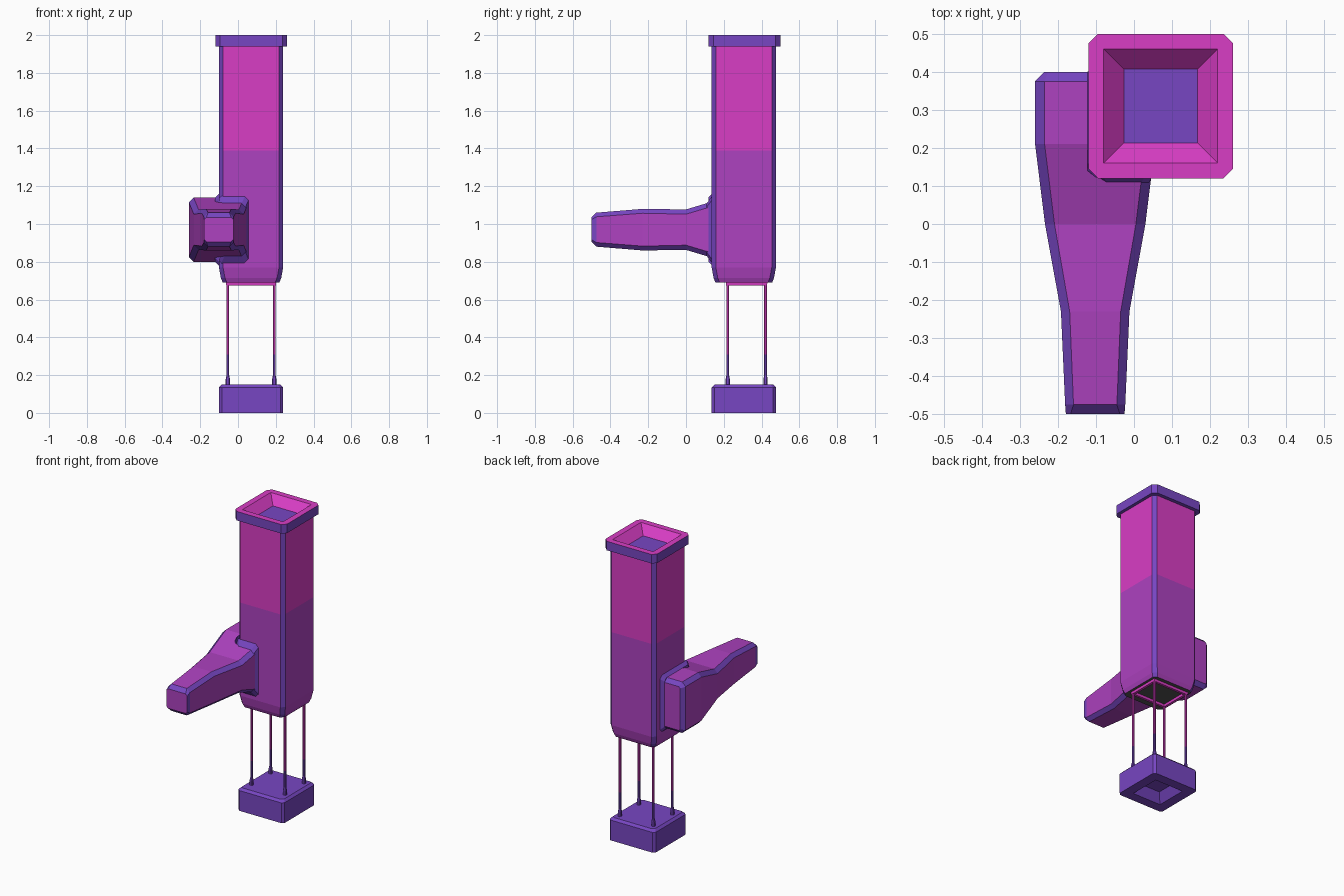
import bpy, bmesh

if "Cube" in bpy.data.objects:
    bpy.data.objects.remove(bpy.data.objects["Cube"])

def material(name, rgb):
    m = bpy.data.materials.new(name)
    lin = [((c / 255 + 0.055) / 1.055) ** 2.4 for c in rgb]
    m.diffuse_color = (*lin, 1)
    m.use_nodes = True
    m.node_tree.nodes["Principled BSDF"].inputs["Base Color"].default_value = m.diffuse_color
    return m

MATS = [material("pink", (217, 61, 197)), material("purple", (174, 66, 192)),
        material("violet", (119, 70, 194)), material("dark_grey", (84, 84, 84))]
PINK, PURPLE, VIOLET, GREY = range(4)

def loft(name, place, rings, rule, start, end):
    """Skin chamfered rectangles (position, half width, half depth, chamfer).
    rule(segment, is_chamfer) gives the colour of each side face."""
    bm = bmesh.new()
    loops = []
    for p, a, b, c in rings:
        pts = [(a - c, -b), (a, -b + c), (a, b - c), (a - c, b),
               (-a + c, b), (-a, b - c), (-a, -b + c), (-a + c, -b)]
        loops.append([bm.verts.new(place(u, v, p)) for u, v in pts])
    for s, (lo, hi) in enumerate(zip(loops, loops[1:])):
        for i in range(8):
            j = (i + 1) % 8
            f = bm.faces.new((lo[i], lo[j], hi[j], hi[i]))
            f.material_index = rule(s, i % 2 == 0)
    bm.faces.new(loops[0][::-1]).material_index = start
    bm.faces.new(loops[-1]).material_index = end
    bmesh.ops.remove_doubles(bm, verts=bm.verts, dist=0.0005)
    bmesh.ops.recalc_face_normals(bm, faces=bm.faces)
    me = bpy.data.meshes.new(name)
    bm.to_mesh(me)
    bm.free()
    for m in MATS:
        me.materials.append(m)
    ob = bpy.data.objects.new(name, me)
    bpy.context.collection.objects.link(ob)
    return ob

def upright(cx, cy):
    return lambda u, v, p: (cx + u, cy + v, p)

CX, CY = 0.069, 0.306

# base block with a hollow underside
loft("base", upright(CX, CY),
     [(0.06, 0.07, 0.07, 0), (0.0, 0.105, 0.105, 0), (0.0, 0.17, 0.17, 0.015),
      (0.135, 0.17, 0.17, 0.015), (0.15, 0.155, 0.155, 0.015)],
     lambda s, c: VIOLET, VIOLET, VIOLET)

# four thin legs, violet feet and pink upper ends
for i, sx in enumerate((-1, 1)):
    for j, sy in enumerate((-1, 1)):
        loft(f"leg_{i}{j}", upright(CX + sx * 0.123, CY + 0.015 + sy * 0.1),
             [(0.145, 0.011, 0.011, 0.005), (0.18, 0.011, 0.011, 0.005),
              (0.20, 0.007, 0.007, 0.003), (0.31, 0.007, 0.007, 0.003),
              (0.695, 0.007, 0.007, 0.003)],
             lambda s, c: PINK if s == 3 else VIOLET, VIOLET, PINK)

# pink frame under the tower joining the legs
for k, s in enumerate((-1, 1)):
    loft(f"frame_side_{k}", upright(CX + s * 0.123, CY + 0.015),
         [(0.674, 0.008, 0.108, 0), (0.692, 0.01, 0.11, 0)],
         lambda s, c: PINK, PINK, PINK)
    loft(f"frame_cross_{k}", upright(CX, CY + 0.015 + s * 0.1),
         [(0.674, 0.13, 0.008, 0), (0.692, 0.132, 0.01, 0)],
         lambda s, c: PINK, PINK, PINK)

# tower with violet corners, purple below and pink above
loft("tower", upright(CX, CY),
     [(0.69, 0.15, 0.15, 0.022), (0.715, 0.16, 0.16, 0.022),
      (0.77, 0.17, 0.17, 0.022), (1.39, 0.17, 0.17, 0.022),
      (1.945, 0.17, 0.17, 0.022)],
     lambda s, c: VIOLET if c else (PINK if s == 3 else PURPLE), GREY, VIOLET)

# cap with a pink sunken top
loft("cap", upright(0.07, 0.31),
     [(1.94, 0.19, 0.19, 0.025), (2.0, 0.19, 0.19, 0.025),
      (2.0, 0.15, 0.15, 0), (1.94, 0.092, 0.092, 0)],
     lambda s, c: VIOLET if s == 0 else PINK, VIOLET, PINK)

# tapering arm pointing forward, violet bevelled edges
loft("arm", lambda u, v, p: (-0.102 + u, p, 0.97 + v),
     [(-0.5, 0.077, 0.065, 0.012), (-0.475, 0.079, 0.09, 0.022),
      (-0.23, 0.09, 0.11, 0.023), (0.0, 0.132, 0.107, 0.025),
      (0.21, 0.158, 0.17, 0.025), (0.375, 0.158, 0.17, 0.025),
      (0.4, 0.134, 0.146, 0.01)],
     lambda s, c: VIOLET if c or s in (0, 5) else PURPLE, PURPLE, PURPLE)

# bevelled collars where the arm meets the tower's front and side
loft("front_collar", lambda u, v, p: (-0.026 + u, p, 0.97 + v),
     [(0.108, 0.065, 0.137, 0.02), (0.138, 0.082, 0.178, 0.02)],
     lambda s, c: VIOLET, VIOLET, VIOLET)
loft("side_collar", lambda u, v, p: (p, 0.27 + u, 0.97 + v),
     [(-0.122, 0.13, 0.17, 0.02), (-0.098, 0.15, 0.192, 0.02)],
     lambda s, c: VIOLET, VIOLET, VIOLET)
